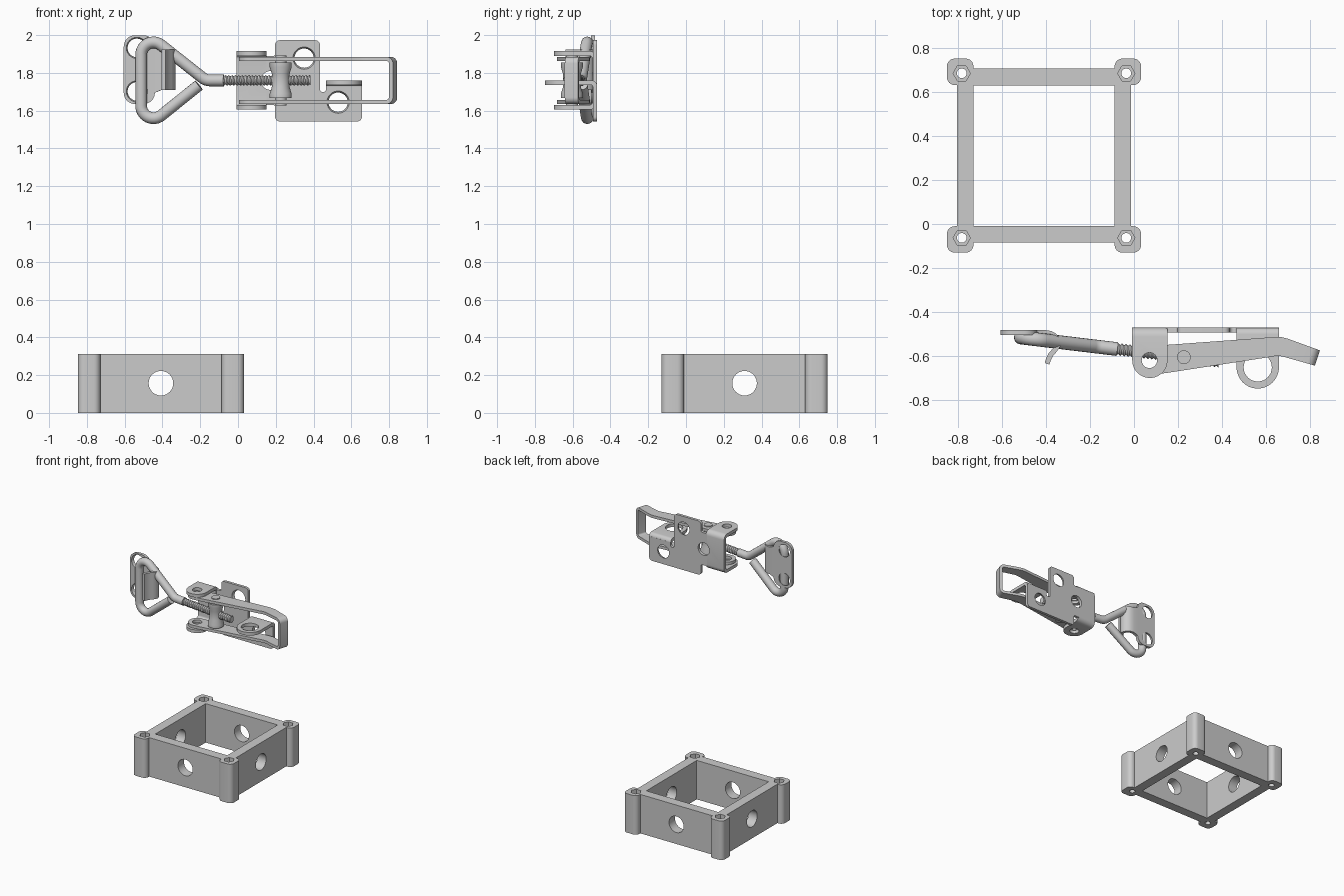
import bpy, bmesh, math
from mathutils import Vector

if "Cube" in bpy.data.objects:
    bpy.data.objects.remove(bpy.data.objects["Cube"])

PI = math.pi
ZC = 1.76            # latch centre height
PIVOT = (0.07, -0.618)


def finish(name, bm):
    bmesh.ops.recalc_face_normals(bm, faces=bm.faces)
    return link(name, bm)


def link(name, bm):
    me = bpy.data.meshes.new(name)
    bm.to_mesh(me)
    bm.free()
    ob = bpy.data.objects.new(name, me)
    bpy.context.collection.objects.link(ob)
    return ob


def activate(ob):
    bpy.ops.object.select_all(action='DESELECT')
    ob.select_set(True)
    bpy.context.view_layer.objects.active = ob


def smooth(ob):
    activate(ob)
    bpy.ops.object.shade_smooth_by_angle(angle=math.radians(32))


def fillet(pts, radii, closed=True, n=6):
    """Round the corners of a path with true arcs."""
    P = [Vector(p) for p in pts]
    out = []
    for i, p in enumerate(P):
        r = radii[i] if isinstance(radii, list) else radii
        if r == 0 or (not closed and i in (0, len(P) - 1)):
            out.append(p)
            continue
        a, b = P[i - 1] - p, P[(i + 1) % len(P)] - p
        half = a.angle(b) / 2
        t = min(r / math.tan(half), 0.49 * a.length, 0.49 * b.length)
        r = t * math.tan(half)
        u, v = a.normalized(), b.normalized()
        c = p + (u + v).normalized() * (r / math.sin(half))
        s, e = (p + u * t - c).normalized(), (p + v * t - c).normalized()
        out += [c + s.slerp(e, k / n) * r for k in range(n + 1)]
    return out


def prism(name, pts, vec):
    bm = bmesh.new()
    f = bm.faces.new([bm.verts.new(p) for p in pts])
    g = bmesh.ops.extrude_face_region(bm, geom=[f], use_keep_orig=True)
    vs = [e for e in g['geom'] if isinstance(e, bmesh.types.BMVert)]
    bmesh.ops.translate(bm, verts=vs, vec=vec)
    return finish(name, bm)


def box(name, x0, x1, y0, y1, z0, z1):
    return prism(name, [(x0, y0, z0), (x1, y0, z0), (x1, y1, z0), (x0, y1, z0)], (0, 0, z1 - z0))


def strip(name, pairs, thick):
    """Bent sheet metal: edge point pairs along a path, thickened inward."""
    bm = bmesh.new()
    rows = [(bm.verts.new(a), bm.verts.new(b)) for a, b in pairs]
    for (a0, b0), (a1, b1) in zip(rows, rows[1:]):
        bm.faces.new((a0, b0, b1, a1))
    ob = link(name, bm)
    m = ob.modifiers.new("thick", 'SOLIDIFY')
    m.thickness, m.offset, m.use_even_offset = thick, -1, True
    activate(ob)
    bpy.ops.object.modifier_apply(modifier=m.name)
    return ob


def boolean(ob, others, op='DIFFERENCE'):
    for c in others:
        c.hide_render = True
        m = ob.modifiers.new("bool", 'BOOLEAN')
        m.operation, m.object, m.solver = op, c, 'EXACT'
        activate(ob)
        bpy.ops.object.modifier_apply(modifier=m.name)
        bpy.data.objects.remove(c)


def drill(loc, r1, r2, depth, axis='z', sides=32):
    rot = {'z': (0, 0, 0), 'y': (PI / 2, 0, 0), 'x': (0, PI / 2, 0)}[axis]
    bpy.ops.mesh.primitive_cone_add(vertices=sides, radius1=r1, radius2=r2, depth=depth,
                                    location=loc, rotation=rot)
    return bpy.context.object


def rings(name, ring_list):
    bm = bmesh.new()
    rows = [[bm.verts.new(p) for p in ring] for ring in ring_list]
    n = len(rows[0])
    for a, b in zip(rows, rows[1:]):
        for i in range(n):
            bm.faces.new((a[i], a[(i + 1) % n], b[(i + 1) % n], b[i]))
    bm.faces.new(rows[0])
    bm.faces.new(rows[-1])
    return finish(name, bm)


# square frame with four corner posts
CX, CY, H = -0.408, 0.31, 0.312
frame = box("square_frame", CX - .395, CX + .395, CY - .395, CY + .395, 0, H)
corners = [(sx, sy) for sx in (-1, 1) for sy in (-1, 1)]
posts, cutters = [], [box("inner", CX - .319, CX + .319, CY - .319, CY + .319, -.1, .5)]
for sx, sy in corners:
    px, py, h = CX + sx * .38, CY + sy * .38, .06
    sq = [(px - h, py - h, 0), (px + h, py - h, 0), (px + h, py + h, 0), (px - h, py + h, 0)]
    posts.append(prism("post", fillet(sq, .035), (0, 0, H)))
    hx, hy = CX + sx * .373, CY + sy * .373
    cutters.append(drill((hx, hy, .15), .022, .022, .6, sides=24))
    hexa = [(hx + .039 * math.cos(k * PI / 3), hy + .039 * math.sin(k * PI / 3), H - .05) for k in range(6)]
    cutters.append(prism("hex", hexa, (0, 0, .1)))
cutters += [drill((CX, CY, .157), .065, .065, 2, ax, 40) for ax in 'xy']
boolean(frame, posts, 'UNION')
boolean(frame, cutters)
smooth(frame)

# latch base plate
outline = [(.145, 1.63), (.196, 1.63), (.196, 1.543), (.656, 1.543), (.656, 1.735), (.467, 1.735),
           (.467, 1.698), (.434, 1.698), (.434, 1.973), (.196, 1.973), (.196, 1.89), (.145, 1.89)]
rad = [0, .01, .025, .025, 0, 0, .016, .016, .025, .025, .01, 0]
plate = prism("base_plate", fillet([(x, -.47, z) for x, z in outline], rad), (0, -.022, 0))
boolean(plate, [drill((x, -.481, z), .044, .066, .06, 'y') for x, z in ((.35, 1.878), (.53, 1.645))])


# rounded lug tip: edge pairs from the tip back towards the plate
def tip(cx, cy, r, z):
    out = []
    for k in range(13):
        a = PI / 2 * (k + .3) / 12.3
        y, w = cy - r * math.cos(a), r * math.sin(a)
        out.append(((cx - w, y, z), (cx + w, y, z)))
    return out


# U bracket with two pivot lugs
X0, X1, LH = -.008, .152, .155
lug = tip(.072, PIVOT[1], .08, ZC + LH)
for k in range(7):
    a = PI / 2 * k / 6
    y, z = -.51 + .04 * math.sin(a), ZC + LH - .04 * (1 - math.cos(a))
    lug.append(((X0, y, z), (X1, y, z)))


def mirrored(pairs):
    flip = lambda p: (p[0], p[1], 2 * ZC - p[2])
    return pairs + [(flip(a), flip(b)) for a, b in reversed(pairs)]


bracket = strip("pivot_bracket", mirrored(lug), .025)
boolean(bracket, [drill((*PIVOT, ZC), .035, .035, 1)])
hole = lambda: drill((.172, -.481, ZC), .05, .05, .06, 'y')
boolean(plate, [hole()])
boolean(bracket, [hole()])
smooth(plate)
smooth(bracket)

# locking ring flange
flange = tip(.561, -.65, .096, 1.76)
for k in range(7):
    a = PI / 2 * k / 6
    y, z = -.5 + .03 * math.sin(a), 1.76 - .03 * (1 - math.cos(a))
    flange.append(((.465, y, z), (.657, y, z)))
ring = strip("locking_ring", flange, .025)
boolean(ring, [drill((.561, -.65, 1.75), .064, .064, .3)])
smooth(ring)

# lever handle, bent round from one strip
LZ, R = .125, .066
side = []
for k in range(12):
    a = PI / 2 * (k + .4) / 11.4
    x, d = PIVOT[0] - R * math.cos(a), R * math.sin(a)
    side.append(((x, PIVOT[1] + d, ZC + LZ), (x, PIVOT[1] - d, ZC + LZ)))
S, E = ((.70, -.521), (.672, -.60)), ((.843, -.573), (.82, -.642))
for a, b in [((.15, -.548), (.15, -.675)), ((.63, -.513), (.61, -.604)),
             ((.665, -.512), (.645, -.598)), S]:
    side.append(((*a, ZC + LZ), (*b, ZC + LZ)))
for k in range(8):
    a = PI / 2 * k / 7
    t, z = .76 + .24 * math.sin(a), ZC + LZ - .035 * (1 - math.cos(a))
    side.append(tuple((s[0] + (e[0] - s[0]) * t, s[1] + (e[1] - s[1]) * t, z) for s, e in zip(S, E)))
lever = strip("lever_handle", mirrored(side), .022)
boolean(lever, [drill((*PIVOT, ZC), .035, .035, 1)])
smooth(lever)

# trunnion spool with pin ends
prof = [(.031, -.132), (.031, -.094), (.058, -.094), (.058, -.07), (.047, -.035),
        (.047, .035), (.058, .07), (.058, .094), (.031, .094), (.031, .132)]
circ = [(math.cos(2 * PI * i / 32), math.sin(2 * PI * i / 32)) for i in range(32)]
smooth(rings("trunnion", [[(.226 + r * c, -.604 + r * s, ZC + z) for c, s in circ] for r, z in prof]))


# rod axis tilts towards the front
def rod_y(x):
    return -.515 - .12 * (x + .51)


# threaded rod with a helical groove
PITCH, N = .0178, 20
thread = []
for k in range(26 * 6 + 1):
    x, ring_pts = -.08 + k * PITCH / 6, []
    for i in range(N):
        f = (k / 6 - i / N) % 1
        r = .021 + .008 * (1 - abs(2 * f - 1))
        a = 2 * PI * i / N
        ring_pts.append((x, rod_y(x) + r * math.cos(a), ZC + r * math.sin(a)))
    thread.append(ring_pts)
smooth(rings("threaded_rod", thread))

# bent wire loop
path = [(-.075, 1.76), (-.17, 1.76), (-.513, 2.031), (-.513, 1.489), (-.207, 1.735)]
pts = fillet([(x, rod_y(x), z) for x, z in path], [0, .07, .066, .066, 0], closed=False, n=12)
cu = bpy.data.curves.new("wire_loop", 'CURVE')
cu.dimensions, cu.bevel_depth, cu.bevel_resolution, cu.use_fill_caps = '3D', .031, 6, True
sp = cu.splines.new('POLY')
sp.points.add(len(pts) - 1)
for q, p in zip(sp.points, pts):
    q.co = (*p, 1)
wire = bpy.data.objects.new("wire_loop", cu)
bpy.context.collection.objects.link(wire)
activate(wire)
bpy.ops.object.convert(target='MESH')
smooth(bpy.context.object)

# keeper plate with curled hook
KZ, st = 1.817, []
quarter = [PI / 2 * k / 8 for k in range(9)]
st += [(-.605 + .06 * (1 - math.cos(a)), -.481, .122 + .06 * math.sin(a)) for a in quarter]
st += [(-.50 + .06 * math.sin(a), -.481, .122 + .06 * math.cos(a)) for a in quarter]
st += [(x, y, .108) for x, y in ((-.405, -.481), (-.375, -.485), (-.352, -.498), (-.338, -.518), (-.332, -.54),
                                 (-.338, -.562), (-.353, -.582), (-.367, -.598), (-.377, -.617), (-.383, -.637))]
keeper = strip("keeper_hook", [((x, y, KZ - h), (x, y, KZ + h)) for x, y, h in st], .023)
boolean(keeper, [drill((-.535, -.493, KZ + s * .115), .044, .062, .06, 'y') for s in (-1, 1)])
smooth(keeper)
